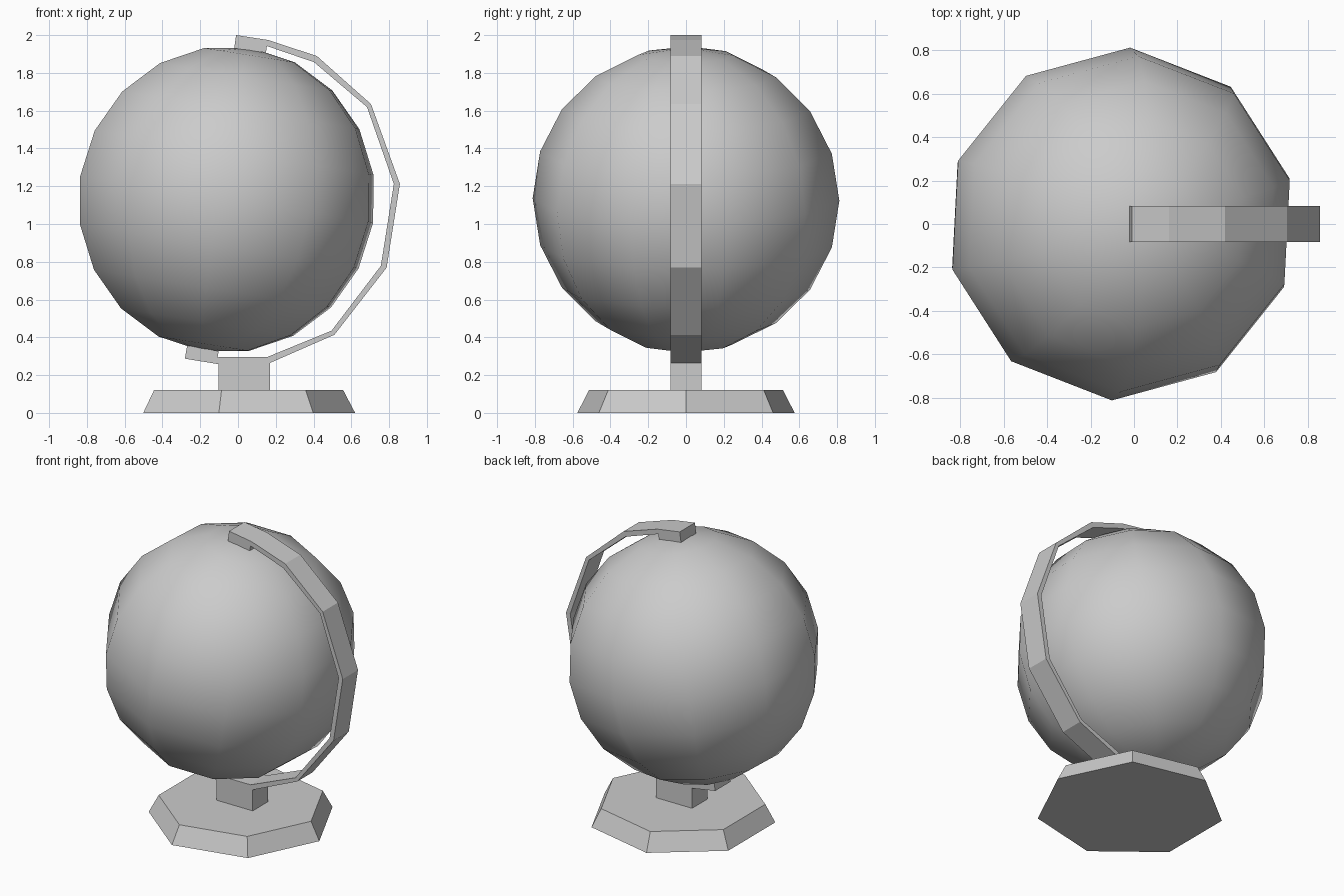
import bpy, bmesh
from math import radians, pi
from mathutils import Matrix, Vector

if "Cube" in bpy.data.objects:
    bpy.data.objects.remove(bpy.data.objects["Cube"])

CENTRE = Vector((-0.06, 0, 1.13))
TILT = Matrix.Rotation(radians(9), 4, 'Y')
AXIS = TILT @ Vector((0, 0, 1))


def finish(bm, name):
    bmesh.ops.recalc_face_normals(bm, faces=bm.faces)
    mesh = bpy.data.meshes.new(name)
    bm.to_mesh(mesh)
    bm.free()
    obj = bpy.data.objects.new(name, mesh)
    bpy.context.collection.objects.link(obj)
    return obj


# Globe: ten-sided smooth ball, spun slightly about its tilted axis
bm = bmesh.new()
bmesh.ops.create_uvsphere(
    bm, u_segments=10, v_segments=10, radius=0.813,
    matrix=Matrix.Translation(CENTRE) @ TILT @ Matrix.Rotation(radians(-3), 4, 'Z'))
for f in bm.faces:
    f.smooth = True
finish(bm, "globe")

# Arm: half profile (upper), reflected through the tilted equator plane
outer = [(-0.01, 2.0), (0.16, 1.974), (0.418, 1.889), (0.704, 1.635), (0.857, 1.212)]
inner = [(-0.02, 1.93), (0.148, 1.907), (0.153, 1.942), (0.402, 1.857),
         (0.683, 1.619), (0.825, 1.212)]


def mirrored(points):
    result = []
    for x, z in reversed(points):
        r = Vector((x, 0, z)) - CENTRE
        p = CENTRE + r - 2 * r.dot(AXIS) * AXIS
        result.append((p.x, p.z))
    return result


outline = outer + mirrored(outer) + (inner + mirrored(inner))[::-1]
bm = bmesh.new()
face = bm.faces.new([bm.verts.new((x, -0.083, z)) for x, z in outline])
ext = bmesh.ops.extrude_face_region(bm, geom=[face], use_keep_orig=True)
moved = [g for g in ext["geom"] if isinstance(g, bmesh.types.BMVert)]
bmesh.ops.translate(bm, verts=moved, vec=(0, 0.166, 0))
finish(bm, "arm")

# Stem block between base and arm
bm = bmesh.new()
bmesh.ops.create_cube(bm, size=1, matrix=Matrix.Translation((0.033, 0, 0.205))
                      @ Matrix.Diagonal((0.275, 0.166, 0.18, 1)))
finish(bm, "stem")

# Base: tapered heptagon with a corner facing +x
bm = bmesh.new()
rings = []
for radius, z in ((0.59, 0), (0.527, 0.12)):
    rings.append([bm.verts.new(Matrix.Rotation(2 * pi * i / 7, 3, 'Z')
                               @ Vector((radius, 0, z)) + Vector((0.03, 0, 0)))
                  for i in range(7)])
low, high = rings
bm.faces.new(low[::-1])
bm.faces.new(high)
for i in range(7):
    j = (i + 1) % 7
    bm.faces.new((low[i], low[j], high[j], high[i]))
finish(bm, "base")
